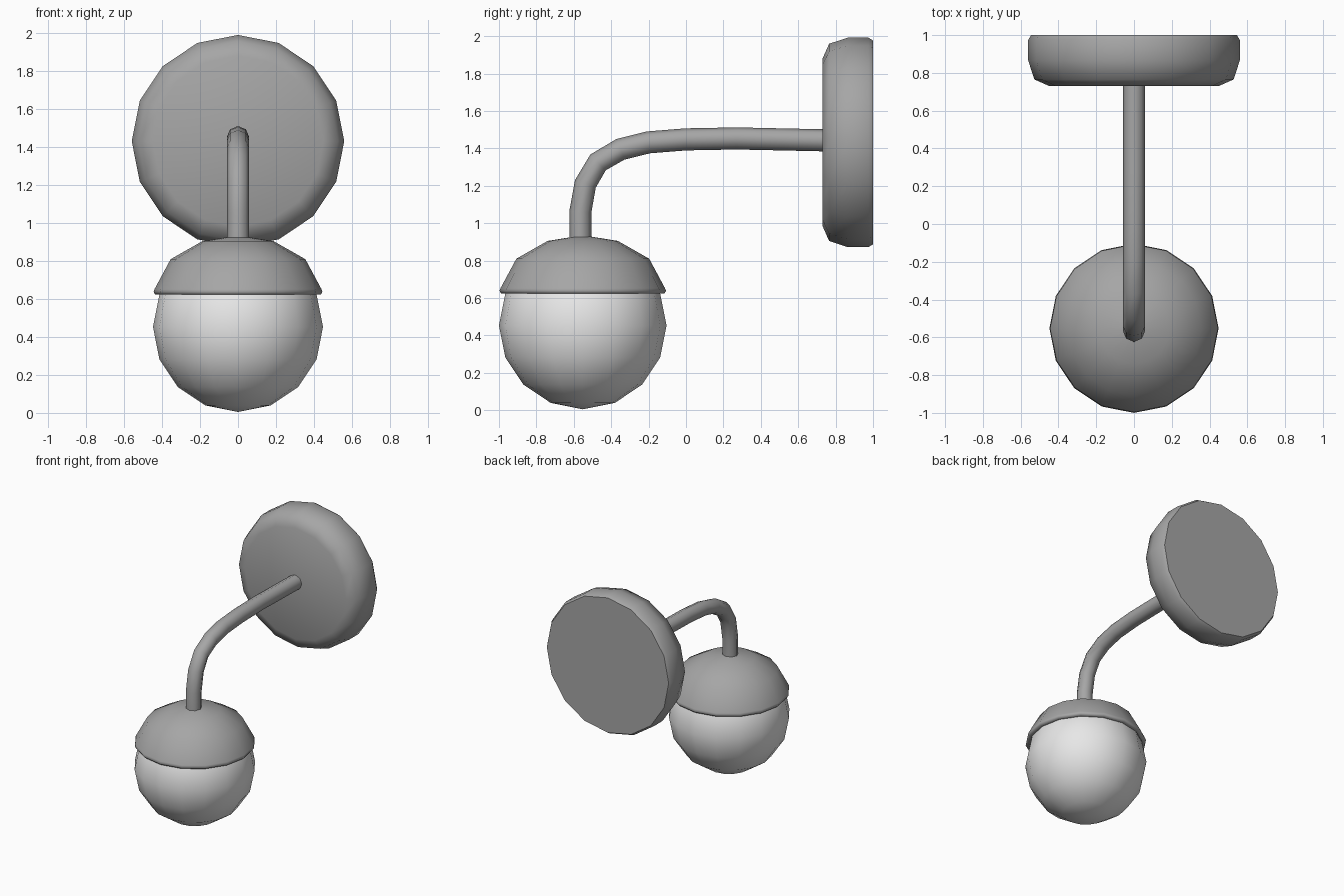
import bpy, bmesh, math
from mathutils import Vector, Matrix

if "Cube" in bpy.data.objects:
    bpy.data.objects.remove(bpy.data.objects["Cube"])


def material(name, v):
    m = bpy.data.materials.new(name)
    m.diffuse_color = (v, v, v, 1)
    m.use_nodes = True
    m.node_tree.nodes["Principled BSDF"].inputs["Base Color"].default_value = m.diffuse_color
    return m


METAL = material("grey metal", 0.38)
GLASS = material("white glass", 0.8)


def finish(bm, name, mat, angle):
    bmesh.ops.remove_doubles(bm, verts=bm.verts, dist=1e-5)
    bmesh.ops.recalc_face_normals(bm, faces=bm.faces)
    me = bpy.data.meshes.new(name)
    bm.to_mesh(me)
    bm.free()
    me.materials.append(mat)
    ob = bpy.data.objects.new(name, me)
    bpy.context.collection.objects.link(ob)
    bpy.ops.object.select_all(action='DESELECT')
    ob.select_set(True)
    bpy.context.view_layer.objects.active = ob
    bpy.ops.object.shade_smooth_by_angle(angle=math.radians(angle))
    return ob


def skin(bm, rings, closed=False):
    """Bridge rings of points with quads, capping the ends if open."""
    rows = [[bm.verts.new(p) for p in r] for r in rings]
    n = len(rows[0])
    pairs = list(zip(rows, rows[1:])) + ([(rows[-1], rows[0])] if closed else [])
    for a, b in pairs:
        for i in range(n):
            j = (i + 1) % n
            bm.faces.new((a[i], a[j], b[j], b[i]))
    if not closed:
        bm.faces.new(rows[0])
        bm.faces.new(rows[-1])


def ring(centre, u, v, r, n):
    return [centre + r * (u * math.cos(2 * math.pi * i / n) + v * math.sin(2 * math.pi * i / n))
            for i in range(n)]


X, Y, Z = Vector((1, 0, 0)), Vector((0, 1, 0)), Vector((0, 0, 1))
LAMP = Vector((0, -0.552, 0.453))

# Glass globe
bm = bmesh.new()
bmesh.ops.create_uvsphere(bm, u_segments=16, v_segments=8, radius=0.448,
                          matrix=Matrix.Translation(LAMP))
finish(bm, "globe", GLASS, 60)

# Metal dome over the globe, a thin shell with a rolled lip
outer = [(0.002, 0.935), (0.188, 0.905), (0.355, 0.81), (0.44, 0.652), (0.445, 0.638), (0.436, 0.623)]
inner = [(0.416, 0.623), (0.333, 0.785), (0.178, 0.88), (0.002, 0.91)]
bm = bmesh.new()
skin(bm, [ring(Vector((0, LAMP.y, z)), X, Y, r, 16) for r, z in outer + inner])
finish(bm, "shade_cap", METAL, 60)

# Bent tube arm, swept in the YZ plane
path = [(-0.565, 0.88), (-0.565, 1.06), (-0.538, 1.21), (-0.47, 1.325), (-0.35, 1.395),
        (-0.2, 1.432), (0, 1.448), (0.27, 1.453), (0.78, 1.442)]
pts = [Vector((0, y, z)) for y, z in path]
rings = []
for i, p in enumerate(pts):
    t = (pts[min(i + 1, len(pts) - 1)] - pts[max(i - 1, 0)]).normalized()
    rings.append(ring(p, X, t.cross(X), 0.059, 8))
bm = bmesh.new()
skin(bm, rings)
finish(bm, "arm", METAL, 60)

# Round wall plate with softened front edge
plate = [(0.45, 0.731), (0.527, 0.765), (0.56, 0.865), (0.56, 0.975), (0.545, 1.0)]
bm = bmesh.new()
skin(bm, [ring(Vector((0, y, 1.432)), X, Z, r, 16) for r, y in plate])
finish(bm, "wall_plate", METAL, 50)
